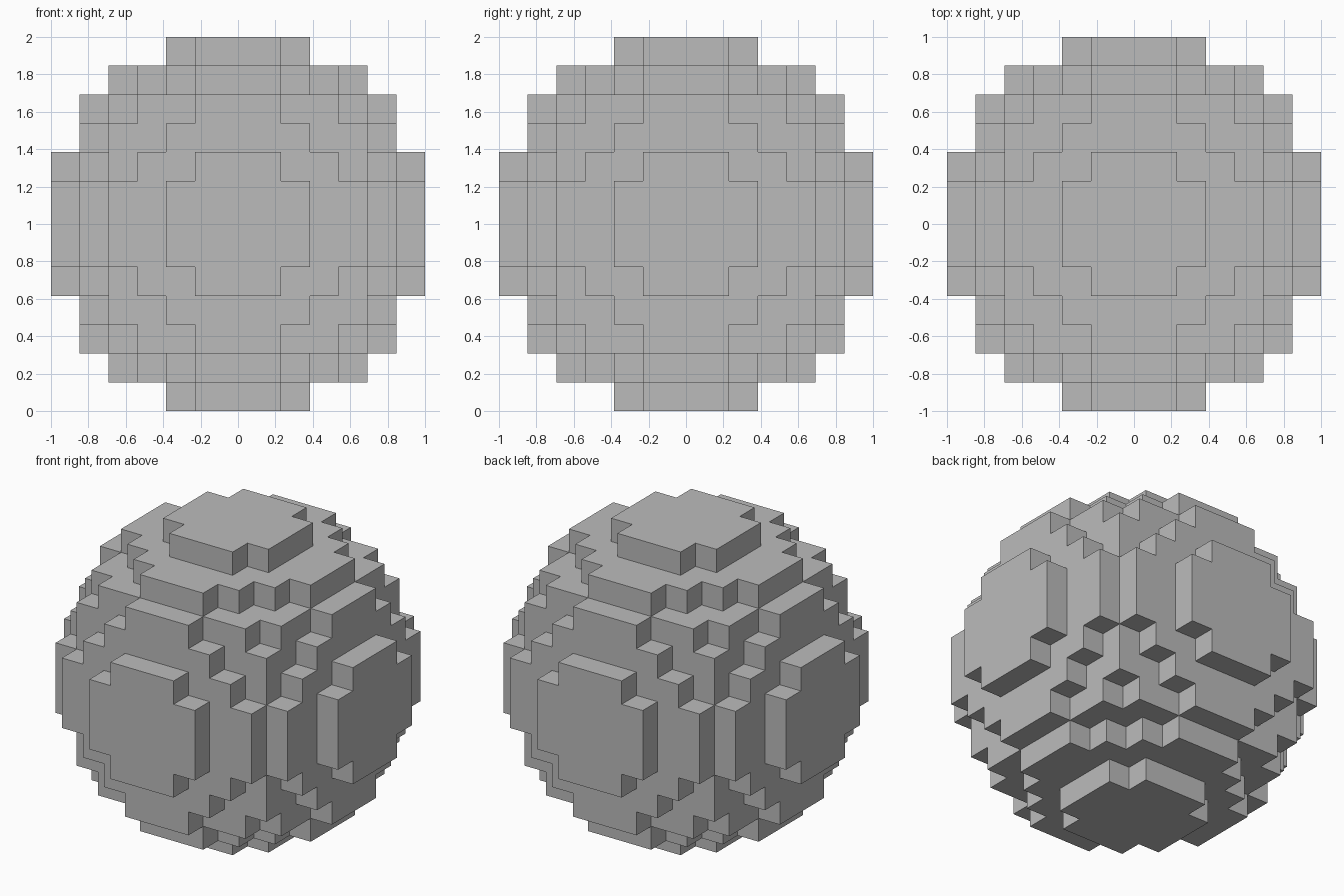
import bpy
import bmesh
from mathutils import Vector

if "Cube" in bpy.data.objects:
    bpy.data.objects.remove(bpy.data.objects["Cube"], do_unlink=True)

REACH = 6                      # blocks from the centre block to each pole
SIZE = 2 / (2 * REACH + 1)     # edge length of one block
LIMIT = 42                     # squared radius of the ball, in blocks

# Plain grey material
grey = bpy.data.materials.new("plain grey")
grey.use_nodes = True
colour = (0.5, 0.5, 0.5, 1)
grey.diffuse_color = colour
grey.node_tree.nodes["Principled BSDF"].inputs["Base Color"].default_value = colour

# Blocks that lie inside the ball
span = range(-REACH, REACH + 1)
blocks = {(x, y, z) for x in span for y in span for z in span
          if x * x + y * y + z * z <= LIMIT}

# Outer skin: one square wherever a block has no neighbour
bm = bmesh.new()
corners = {}


def corner(point):
    key = tuple(round(2 * c) for c in point)
    if key not in corners:
        corners[key] = bm.verts.new(point * SIZE + Vector((0, 0, 1)))
    return corners[key]


for block in sorted(blocks):
    centre = Vector(block)
    for axis in range(3):
        for sign in (-1, 1):
            normal = Vector((0, 0, 0))
            normal[axis] = sign
            if tuple(int(c) for c in centre + normal) in blocks:
                continue
            u = Vector((0, 0, 0))
            u[(axis + 1) % 3] = 0.5
            v = normal.cross(u)
            middle = centre + normal * 0.5
            bm.faces.new([corner(middle + a * u + b * v)
                          for a, b in ((-1, -1), (1, -1), (1, 1), (-1, 1))])

mesh = bpy.data.meshes.new("block_ball")
bm.to_mesh(mesh)
bm.free()
mesh.materials.append(grey)
ball = bpy.data.objects.new("block_ball", mesh)
bpy.context.collection.objects.link(ball)
